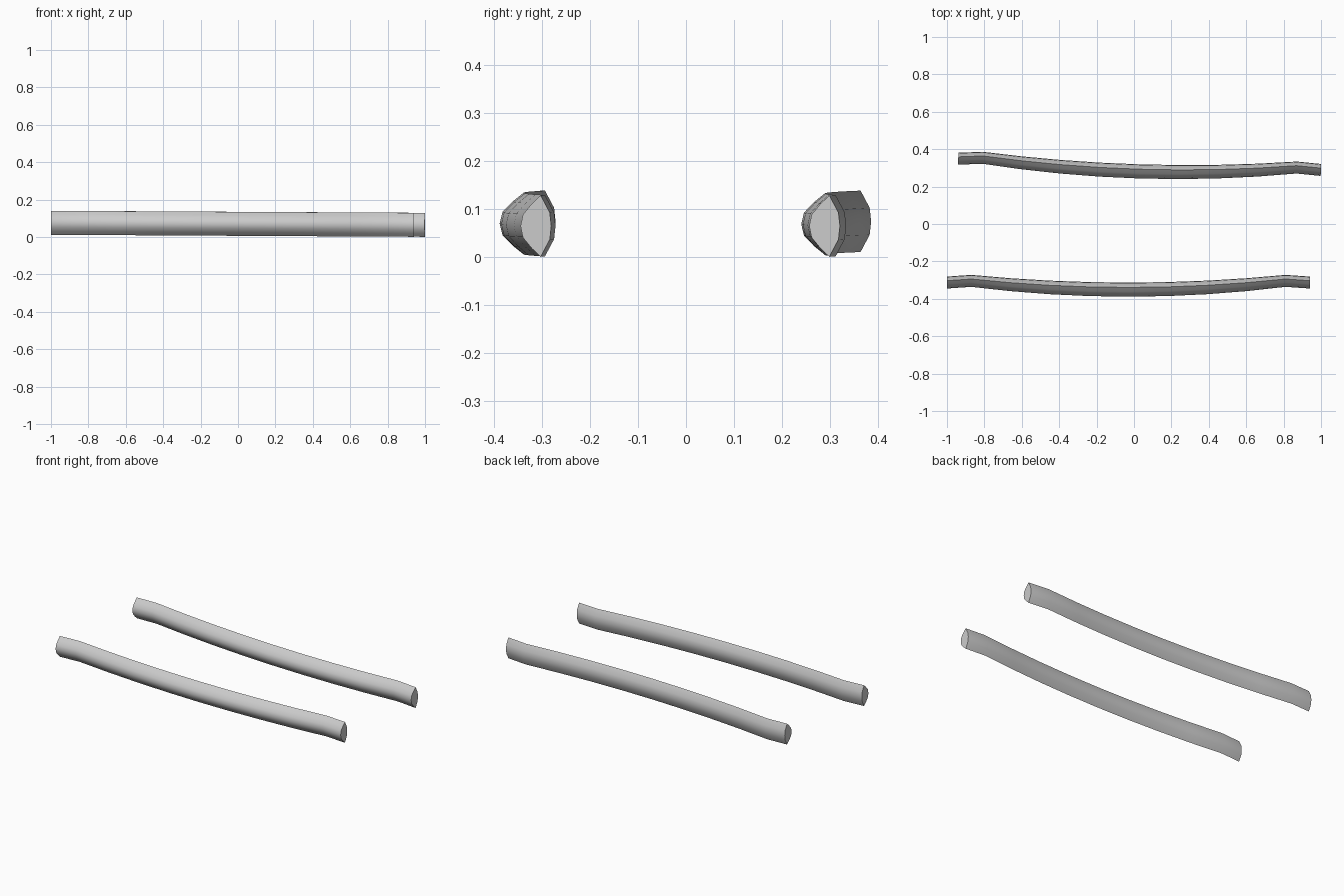
import bpy, bmesh, math
from mathutils import Matrix, Vector

if "Cube" in bpy.data.objects:
    bpy.data.objects.remove(bpy.data.objects["Cube"])

HALF = 0.97      # half length of a bar
BEND = 0.84      # where the curved middle meets the short end grip
SEGMENTS = 8

# Lens-shaped cross-section (y, z): sharp top and bottom ridges, fuller front
SECTION = [(0, 0.064), (-0.019, 0.046), (-0.037, 0.024), (-0.042, 0),
           (-0.037, -0.024), (-0.019, -0.046), (0, -0.064),
           (0.019, -0.028), (0.022, 0), (0.019, 0.028)]


def stations():
    """Along-bar position, sideways offset and section width factor."""
    result = [(-HALF, 0.0, 1.0)]
    for i in range(SEGMENTS + 1):
        t = -1 + 2 * i / SEGMENTS
        bow = 1 - t * t
        result.append((t * BEND, 0.009 - 0.045 * bow, 1 + 0.18 * bow))
    result.append((HALF, 0.0, 1.0))
    return result


def make_bar(name, location, angle):
    bm = bmesh.new()
    rings = []
    for x, offset, width in stations():
        rings.append([bm.verts.new((x, offset + y * width, z - 0.0055 * x))
                      for y, z in SECTION])
    n = len(SECTION)
    for a, b in zip(rings, rings[1:]):
        for i in range(n):
            j = (i + 1) % n
            bm.faces.new((a[i], a[j], b[j], b[i]))
    # end caps
    bm.faces.new(rings[0])
    bm.faces.new(rings[-1])
    bmesh.ops.recalc_face_normals(bm, faces=bm.faces)
    bm.transform(Matrix.Translation(Vector(location)) @ Matrix.Rotation(angle, 4, 'Z'))
    mesh = bpy.data.meshes.new(name)
    bm.to_mesh(mesh)
    bm.free()
    obj = bpy.data.objects.new(name, mesh)
    bpy.context.collection.objects.link(obj)
    bpy.ops.object.select_all(action='DESELECT')
    obj.select_set(True)
    bpy.context.view_layer.objects.active = obj
    bpy.ops.object.shade_smooth_by_angle(angle=math.radians(35))
    return obj


# Two matching bars, the rear one turned slightly
make_bar("front_bar", (-0.03, -0.303, 0.0705), 0.0)
make_bar("rear_bar", (0.03, 0.329, 0.0705), -0.031)
